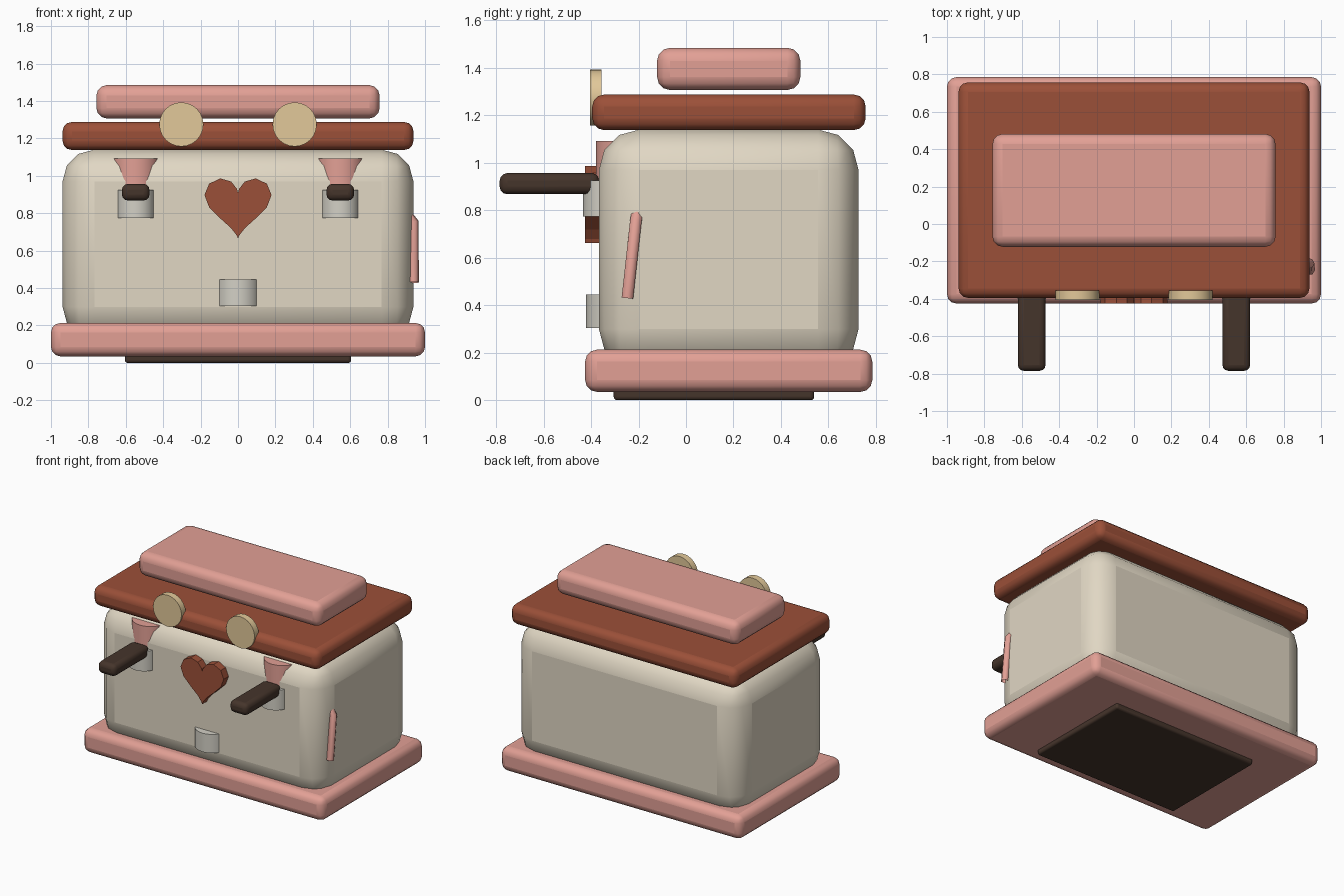
import bpy, bmesh
from math import sin, cos, pi, radians

if "Cube" in bpy.data.objects:
    bpy.data.objects.remove(bpy.data.objects["Cube"])


def material(name, rgb):
    m = bpy.data.materials.new(name)
    m.diffuse_color = (*rgb, 1)
    m.use_nodes = True
    m.node_tree.nodes["Principled BSDF"].inputs["Base Color"].default_value = m.diffuse_color
    return m


PINK = material("pink_enamel", (0.76, 0.35, 0.30))
BROWN = material("red_brown", (0.33, 0.08, 0.04))
CREAM = material("cream_enamel", (0.75, 0.68, 0.55))
DIAL = material("dial_cream", (0.76, 0.58, 0.32))
DARK = material("dark_wood", (0.06, 0.035, 0.024))
STEEL = material("pale_steel", (0.65, 0.63, 0.56))


def smooth(ob):
    bpy.ops.object.select_all(action='DESELECT')
    ob.select_set(True)
    bpy.context.view_layer.objects.active = ob
    bpy.ops.object.shade_smooth_by_angle(angle=radians(40))


def box(name, x, y, z, bevel, mat, segments=3):
    """Rounded box from (min, max) ranges."""
    bpy.ops.mesh.primitive_cube_add(size=1, location=[(a + b) / 2 for a, b in (x, y, z)])
    ob = bpy.context.object
    ob.name = name
    ob.scale = [b - a for a, b in (x, y, z)]
    bpy.ops.object.transform_apply(location=False, rotation=False, scale=True)
    ob.data.materials.append(mat)
    mod = ob.modifiers.new("rounding", 'BEVEL')
    mod.width = bevel
    mod.segments = segments
    smooth(ob)
    return ob


def cylinder(name, loc, radius, depth, mat, rot=(0, 0, 0), sides=24):
    bpy.ops.mesh.primitive_cylinder_add(vertices=sides, radius=radius, depth=depth,
                                        location=loc, rotation=rot)
    ob = bpy.context.object
    ob.name = name
    ob.data.materials.append(mat)
    smooth(ob)
    return ob


# Housing: foot, base, body, lid and warming tray
box("foot_plate", (-0.605, 0.605), (-0.305, 0.54), (0, 0.08), 0.015, DARK)
box("base", (-1, 1), (-0.425, 0.785), (0.035, 0.213), 0.05, PINK)
box("body", (-0.938, 0.938), (-0.367, 0.727), (0.13, 1.14), 0.17, CREAM)
box("lid", (-0.938, 0.938), (-0.395, 0.757), (1.138, 1.288), 0.05, BROWN)
box("top_tray", (-0.757, 0.757), (-0.122, 0.482), (1.307, 1.485), 0.055, PINK)

# Paired brewing parts and gauges
for side, s in (("left", -1), ("right", 1)):
    x = 0.547 * s
    cylinder("brew_head_" + side, (x, -0.25, 1.01), 0.13, 0.165, PINK)
    cylinder("filter_cup_" + side, (x, -0.332, 0.85), 0.102, 0.15, STEEL)
    box("handle_" + side, (x - 0.074, x + 0.074), (-0.785, -0.365), (0.868, 0.957), 0.032, DARK)
    cylinder("gauge_" + side, (0.303 * s, -0.38, 1.275), 0.118, 0.05, DIAL, (pi / 2, 0, 0))

# Drip cup low on the front
cylinder("drip_cup", (0, -0.304, 0.375), 0.118, 0.14, STEEL)

# Heart plaque, extruded from a heart curve
bm = bmesh.new()
verts = []
for k in range(20):
    t = 2 * pi * k / 20
    hx = 16 * sin(t) ** 3
    hz = 13 * cos(t) - 5 * cos(2 * t) - 2 * cos(3 * t) - cos(4 * t)
    verts.append(bm.verts.new((hx * 0.0112, -0.425, 0.853 + hz * 0.0112)))
face = bm.faces.new(verts)
new = bmesh.ops.extrude_face_region(bm, geom=[face])["geom"]
bmesh.ops.translate(bm, vec=(0, 0.08, 0), verts=[v for v in new if isinstance(v, bmesh.types.BMVert)])
bmesh.ops.recalc_face_normals(bm, faces=bm.faces)
me = bpy.data.meshes.new("heart_plaque")
bm.to_mesh(me)
bm.free()
me.materials.append(BROWN)
bpy.context.collection.objects.link(bpy.data.objects.new("heart_plaque", me))

# Steam pipe leaning on the right side, its top bent into the body
cu = bpy.data.curves.new("steam_pipe", 'CURVE')
cu.dimensions = '3D'
cu.bevel_depth = 0.028
cu.bevel_resolution = 1
sp = cu.splines.new('POLY')
path = [(0.939, -0.247, 0.43), (0.939, -0.212, 0.75), (0.905, -0.205, 0.79)]
sp.points.add(len(path) - 1)
for p, co in zip(sp.points, path):
    p.co = (*co, 1)
cu.materials.append(PINK)
bpy.context.collection.objects.link(bpy.data.objects.new("steam_pipe", cu))
